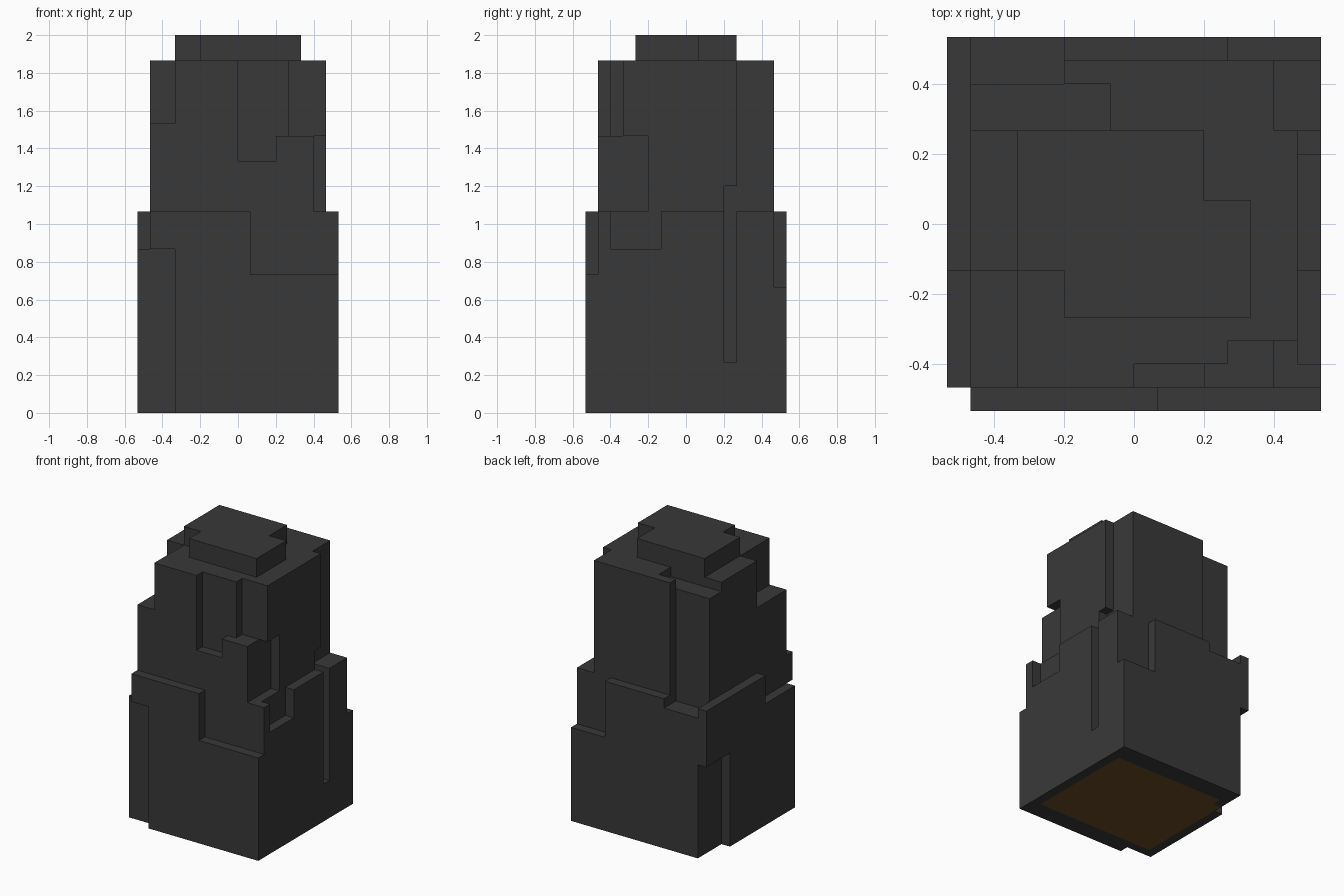
import bpy, bmesh
from mathutils import Vector

if "Cube" in bpy.data.objects:
    bpy.data.objects.remove(bpy.data.objects["Cube"])

U = 1 / 15  # block unit: 30 units tall = 2.0


def material(name, rgb):
    m = bpy.data.materials.new(name)
    m.diffuse_color = (*rgb, 1)
    m.use_nodes = True
    m.node_tree.nodes["Principled BSDF"].inputs["Base Color"].default_value = m.diffuse_color
    return m


def cells(x0, y0, z0, x1, y1, z1):
    return {(x, y, z) for x in range(x0, x1) for y in range(y0, y1) for z in range(z0, z1)}


ADD = [
    (-7, -7, 0, 7, 7, 28),                                    # core
    (-5, -8, 0, 8, -7, 11), (-5, -8, 11, 1, -7, 16),          # front slab
    (-7, -8, 13, -5, -7, 16),                                 # front overhang
    (-7, 7, 0, 8, 8, 10), (-7, 7, 10, 4, 8, 16),              # back slab
    (-8, -7, 0, -7, 4, 13), (-8, -2, 13, -7, 4, 16),          # left slab
    (-8, 4, 10, -7, 8, 16),                                   # left overhang
    (7, -7, 0, 8, 7, 16),                                     # right slab
    (-5, -2, 28, 3, 4, 30), (-3, -4, 28, 5, 1, 30),           # cap
]
CUT = [
    (-7, -7, 23, -5, -2, 28),                                 # front left shoulder
    (0, -7, 20, 3, -6, 28), (3, -7, 22, 4, -6, 28),           # front recess
    (4, -7, 22, 7, -5, 28), (6, -7, 16, 7, -3, 22),           # front right corner
    (7, -6, 13, 8, -2, 16),                                   # right notch
    (6, 3, 4, 8, 4, 18),                                      # right groove
    (6, 4, 16, 7, 7, 28),                                     # back right corner
    (-7, 6, 15, -3, 7, 28), (-7, 7, 15, -3, 8, 16),           # back left corner
    (-7, 4, 27, -1, 6, 28),                                   # back left top step
]
solid = set()
for b in ADD:
    solid |= cells(*b)
for b in CUT:
    solid -= cells(*b)

# Brown core showing on the underside
core = cells(-7, -6, 0, 7, 6, 1) - {(-7, 5, 0)}

bm = bmesh.new()
verts = {}


def vert(p):
    if p not in verts:
        verts[p] = bm.verts.new(Vector(p) * U)
    return verts[p]


# Outer skin: one face wherever a block meets open air
for c in solid:
    for a in range(3):
        b, d = (a + 1) % 3, (a + 2) % 3
        for s in (0, 1):
            n = list(c)
            n[a] += 2 * s - 1
            if tuple(n) in solid:
                continue
            loop = []
            for i, j in ((0, 0), (1, 0), (1, 1), (0, 1)):
                p = list(c)
                p[a] += s
                p[b] += i
                p[d] += j
                loop.append(vert(tuple(p)))
            f = bm.faces.new(loop if s else loop[::-1])
            f.material_index = int(a == 2 and s == 0 and c in core)

# Merge flat areas into large faces
bmesh.ops.dissolve_limit(bm, angle_limit=0.01, use_dissolve_boundaries=False,
                         verts=bm.verts[:], edges=bm.edges[:], delimit={'MATERIAL'})
mesh = bpy.data.meshes.new("stepped_block")
bm.to_mesh(mesh)
bm.free()
mesh.materials.append(material("charcoal", (0.0405, 0.0405, 0.0405)))
mesh.materials.append(material("brown", (0.147, 0.07, 0.018)))
ob = bpy.data.objects.new("stepped_block", mesh)
bpy.context.collection.objects.link(ob)
